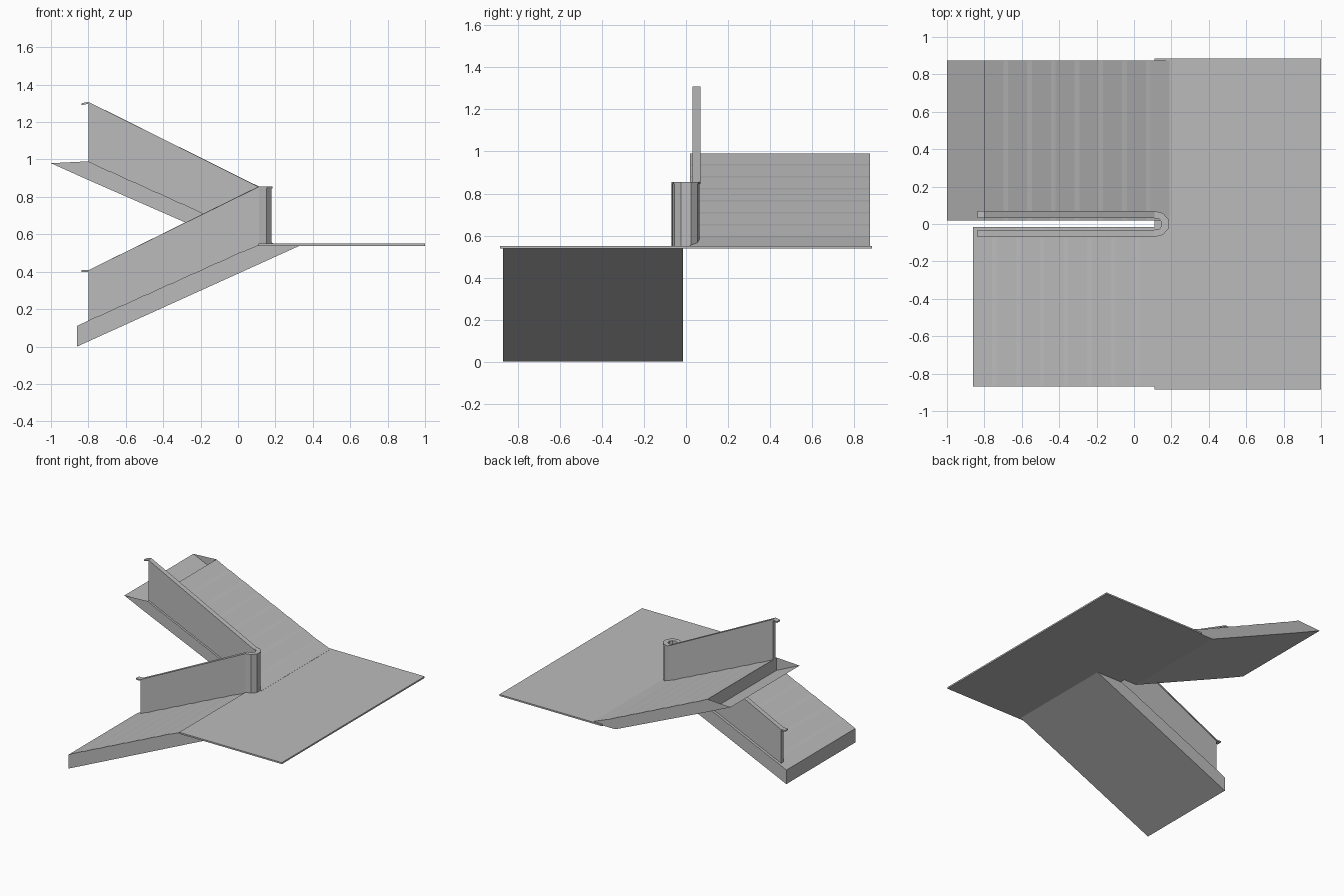
import bpy
import bmesh
from mathutils import Vector

if "Cube" in bpy.data.objects:
    bpy.data.objects.remove(bpy.data.objects["Cube"], do_unlink=True)

grey = bpy.data.materials.new("concrete grey")
grey.use_nodes = True
GREY = (0.5, 0.5, 0.5, 1)
grey.diffuse_color = GREY
grey.node_tree.nodes["Principled BSDF"].inputs["Base Color"].default_value = GREY


def finish(name, bm):
    bmesh.ops.recalc_face_normals(bm, faces=bm.faces)
    mesh = bpy.data.meshes.new(name)
    bm.to_mesh(mesh)
    bm.free()
    mesh.materials.append(grey)
    obj = bpy.data.objects.new(name, mesh)
    bpy.context.collection.objects.link(obj)
    return obj


def prism(name, profile, y0, y1):
    """Extrude a closed x-z profile along y."""
    bm = bmesh.new()
    near = [bm.verts.new((x, y0, z)) for x, z in profile]
    far = [bm.verts.new((x, y1, z)) for x, z in profile]
    bm.faces.new(near)
    bm.faces.new(far)
    for i in range(len(profile)):
        j = (i + 1) % len(profile)
        bm.faces.new((near[i], near[j], far[j], far[i]))
    return finish(name, bm)


def ribbon(name, rings):
    """Skin a run of four-point cross-sections and cap both ends."""
    bm = bmesh.new()
    loops = [[bm.verts.new(p) for p in ring] for ring in rings]
    for a, b in zip(loops, loops[1:]):
        for i in range(4):
            j = (i + 1) % 4
            bm.faces.new((a[i], a[j], b[j], b[i]))
    bm.faces.new(loops[0])
    bm.faces.new(loops[-1])
    return finish(name, bm)


STEP, RISE = 0.127, 0.057
NOSE, NOSE_RISE = 0.025, 0.008


def treads(x, z, count, direction):
    """Shallow sloped treads, each with a flatter nosing strip."""
    points = [(x, z)]
    for _ in range(count):
        points.append((x + STEP - NOSE, z + direction * (RISE - NOSE_RISE)))
        x += STEP
        z += direction * RISE
        points.append((x, z))
    return points


# Landing slab
prism("landing", [(0.11, 0.538), (1, 0.538), (1, 0.55), (0.11, 0.55)], -0.885, 0.885)

# Lower flight
lower = [(x, z) for x, z in treads(-0.86, 0.11, 7, 1)]
lower += [(0.11, 0.543), (0.33, 0.539), (-0.86, 0)]
prism("lower_flight", lower, -0.87, -0.015)

# Upper flight, and the open wedge at its head
upper = treads(-0.8, 0.99, 7, -1)
upper += [(0.19, 0.551), (0.19, 0.54), (0, 0.54), (-0.8, 0.89)]
prism("upper_flight", upper, 0.02, 0.875)

bm = bmesh.new()
ends = []
for y in (0.02, 0.875):
    tip, top, base = [bm.verts.new((x, y, z)) for x, z in
                      ((-1, 0.98), (-0.8, 0.99), (-0.8, 0.89))]
    bm.faces.new((tip, top, base))
    ends.append((tip, base))
bm.faces.new((ends[0][0], ends[0][1], ends[1][1], ends[1][0]))
finish("upper_flight_head", bm)

# Balustrade plan: up the lower flight, round the turn, up the upper flight
half = [(-0.8, 0.05), (0.11, 0.05), (0.145, 0.042), (0.166, 0.018)]
plan = [Vector((x, -y)) for x, y in half] + [Vector((x, y)) for x, y in reversed(half)]


def normals(path):
    result = []
    for i in range(len(path)):
        before = (path[i] - path[max(i - 1, 0)]).normalized()
        after = (path[min(i + 1, len(path) - 1)] - path[i]).normalized()
        t = (before + after).normalized()
        result.append(Vector((t.y, -t.x)))
    return result


def section(p, n, width, low, high):
    a, b = p + n * width, p - n * width
    return [(a.x, a.y, low), (b.x, b.y, low), (b.x, b.y, high), (a.x, a.y, high)]


def heights(p):
    """Foot and top of the balustrade at a plan point."""
    if p.x > 0:
        return 0.54, 0.852
    return (0.125, 0.405) if p.y < 0 else (0.975, 1.305)


panel = [section(p, n, 0.014, heights(p)[0], heights(p)[1] - 0.005)
         for p, n in zip(plan, normals(plan))]
ribbon("balustrade_panel", panel)

# Handrail cap with short level tips
rail = [Vector((-0.838, -0.05))] + plan + [Vector((-0.838, 0.05))]
cap = []
for p, n in zip(rail, normals(rail)):
    top = heights(p)[1] + 0.003
    if p.x < -0.81 and p.y > 0:
        top -= 0.008
    cap.append(section(p, n, 0.019, top - 0.01, top))
ribbon("handrail", cap)
